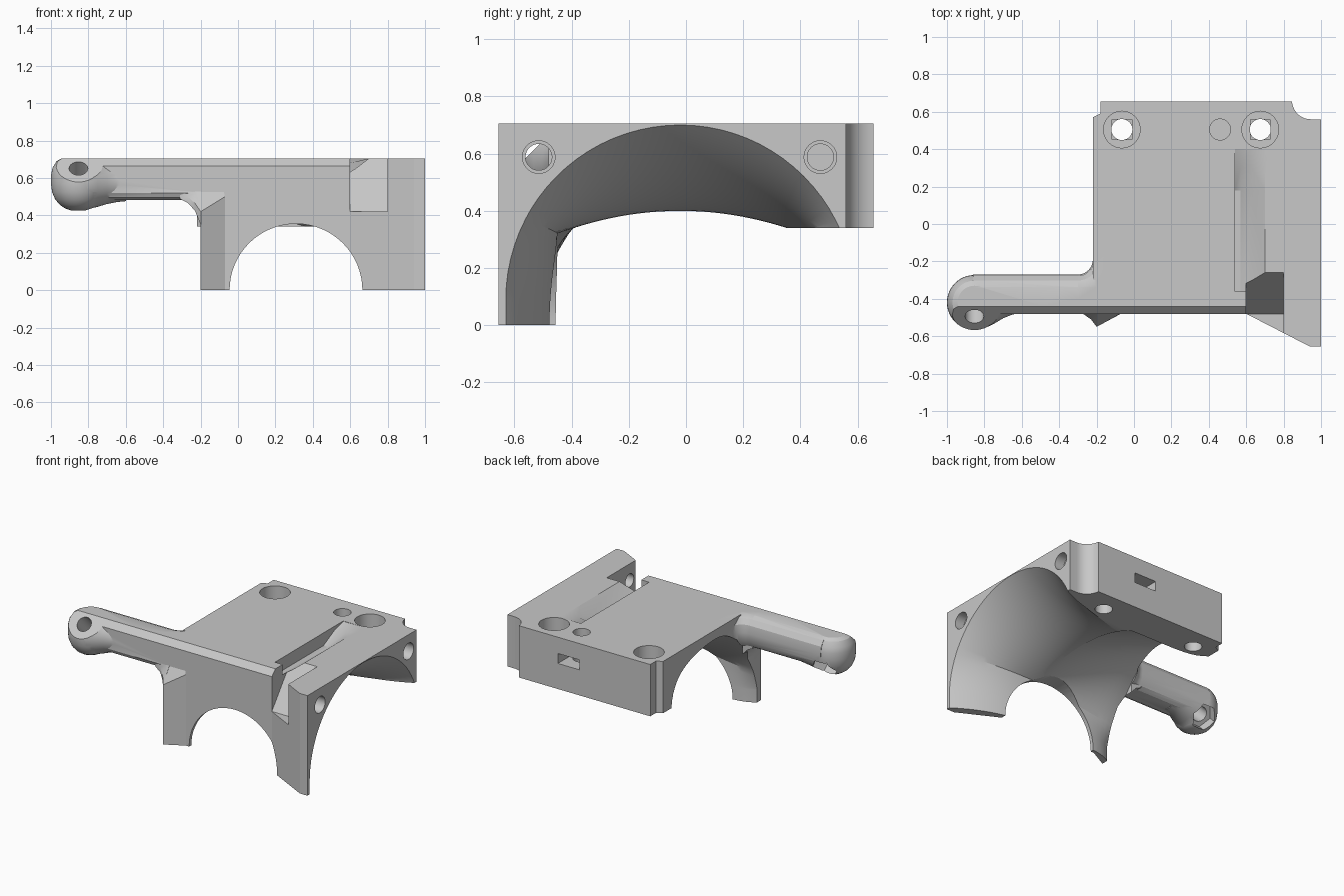
import bpy, bmesh
from math import sin, cos, pi
from mathutils import Vector

if "Cube" in bpy.data.objects:
    bpy.data.objects.remove(bpy.data.objects["Cube"])

TOP = 0.705
UNDER = 0.34

plastic = bpy.data.materials.new("grey_plastic")
plastic.use_nodes = True
plastic.diffuse_color = (0.58, 0.58, 0.58, 1)
plastic.node_tree.nodes["Principled BSDF"].inputs["Base Color"].default_value = (0.58, 0.58, 0.58, 1)


def loft(name, rings):
    """Closed solid skinned through a list of equal-length point rings."""
    bm = bmesh.new()
    loops = [[bm.verts.new(p) for p in ring] for ring in rings]
    n = len(loops[0])
    for a, b in zip(loops, loops[1:]):
        for i in range(n):
            j = (i + 1) % n
            bm.faces.new((a[i], a[j], b[j], b[i]))
    bm.faces.new(loops[0])
    bm.faces.new(loops[-1])
    bmesh.ops.recalc_face_normals(bm, faces=bm.faces)
    mesh = bpy.data.meshes.new(name)
    bm.to_mesh(mesh)
    bm.free()
    ob = bpy.data.objects.new(name, mesh)
    bpy.context.collection.objects.link(ob)
    mesh.materials.append(plastic)
    return ob


def prism_z(name, outline, low, high):
    return loft(name, [[(x, y, z) for x, y in outline] for z in (low, high)])


def prism_x(name, outline, low, high):
    return loft(name, [[(x, y, z) for y, z in outline] for x in (low, high)])


def box(name, x0, x1, y0, y1, z0, z1):
    return prism_z(name, [(x0, y0), (x1, y0), (x1, y1), (x0, y1)], z0, z1)


def circle(r, sides=48):
    return [(r * cos(2 * pi * i / sides), r * sin(2 * pi * i / sides)) for i in range(sides)]


def rod(name, start, end, r, sides=40):
    """Round or polygonal bar between two points."""
    start, end = Vector(start), Vector(end)
    turn = (end - start).to_track_quat('Z', 'Y').to_matrix()
    return loft(name, [[c + turn @ Vector((u, v, 0)) for u, v in circle(r, sides)] for c in (start, end)])


def combine(target, tool, operation):
    mod = target.modifiers.new(operation, 'BOOLEAN')
    mod.operation, mod.object, mod.solver = operation, tool, 'EXACT'
    bpy.context.view_layer.objects.active = target
    bpy.ops.object.modifier_apply(modifier=mod.name)
    bpy.data.objects.remove(tool)


def add(tool):
    combine(bracket, tool, 'UNION')


def cut(tool):
    combine(bracket, tool, 'DIFFERENCE')


# Main housing outline, with a scooped rear corner and a flared front wall
scoop = [(0.945 - 0.1 * sin(a), 0.66 - 0.1 * cos(a)) for a in [i * pi / 20 for i in range(11)]]
outline = [(-0.2, -0.48), (0.6, -0.48), (0.94, -0.655), (1, -0.655), (1, 0.56)] + scoop[:-1]
outline += [(0.845, 0.655), (-0.18, 0.655), (-0.18, 0.59), (-0.22, 0.57), (-0.22, -0.3), (-0.2, -0.3)]
bracket = prism_z("housing_with_arm", outline, 0, TOP)

# Flared foot on the arm side
add(loft("foot_flare", [
    [(-0.2, -0.55, low), (-0.07, -0.48, high), (-0.07, -0.4, high), (-0.2, -0.4, low)]
    for low, high in ((0, 0), (0.42, 0.5))] + [
    [(-0.2, -0.477, 0.53), (-0.07, -0.477, 0.53), (-0.07, -0.4, 0.53), (-0.2, -0.4, 0.53)]]))

# Gusset under the arm, swelling towards the foot
add(loft("arm_gusset", [
    [(x, y, z), (x, -0.3, z), (x, -0.3, 0.54), (x, -0.475, 0.535), (x, y, shoulder)]
    for x, y, z, shoulder in ((-0.31, -0.474, 0.487, 0.51), (-0.27, -0.482, 0.468, 0.5),
                              (-0.23, -0.51, 0.425, 0.465), (-0.199, -0.55, 0.35, 0.42))]))

# Arm: rounded at the back, square at the front
BACK = [(0.482, 0.06), (0.5, 0.03), (0.54, 0.008), (0.6, 0), (0.655, 0.008), (0.69, 0.032), (TOP, 0.068)]
arm_section = [(-0.27 - inset, z) for z, inset in BACK]
arm_section += [(-0.48, TOP), (-0.48, 0.52), (-0.468, 0.495), (-0.44, 0.482)]
add(prism_x("arm", arm_section, -0.86, -0.1))

# Swollen arm end, flat on top, blending into the arm
CX, CY, CZ = -0.853, -0.42, 0.571
knob = [(0.427, 0.04), (0.437, 0.07), (0.455, 0.098), (0.485, 0.124), (0.525, 0.141), (0.571, 0.147),
        (0.62, 0.146), (0.655, 0.138), (0.69, 0.117), (TOP, 0.09)]
add(loft("arm_knob", [[(CX + u, CY + v, z) for u, v in circle(r)] for z, r in knob]))
blend = [(-0.85, 0.146), (-0.8, 0.142), (-0.75, 0.13), (-0.7, 0.115), (-0.65, 0.105), (-0.6, 0.1)]
add(loft("knob_blend", [[(x, -0.274 - r + u, 0.576 + v) for u, v in circle(r)] for x, r in blend]))

# Concave fillet between arm and housing, rounded like the arm's back
quarter = [i * pi / 20 for i in range(11)]
add(loft("arm_fillet", [
    [(-0.3, -0.4, z), (-0.15, -0.4, z), (-0.15, -0.19, z)]
    + [(-0.3 + (0.08 + inset) * cos(a), -0.19 - (0.08 + inset) * sin(a), z) for a in quarter]
    for z, inset in BACK]))
cut(box("top_trim", -1.1, 1.1, -1, 1, TOP, 1))

# Duct: arched neck opening into a round mouth on one side
# and a taller, boxier mouth on the arm side
NECK, STEPS = 0.42, 40


def duct_ring(x):
    right = x >= NECK
    t = (x - NECK) / (1 - NECK) if right else (NECK - x) / (NECK + 0.22)
    ty, tz = (t ** 2.2, t ** 1.7) if right else (t ** 8, t ** 0.9)
    ry, rz = (0.61, 0.61) if right else (0.5, 0.55)
    ring = []
    for i in range(STEPS + 1):
        a = pi - pi * i / STEPS
        c, s = cos(a), max(sin(a), 0)
        q = max(-1, min(1, 1.12 * c))
        neck_z = 0.23 * min(1, s / 0.45) + 0.08 * (1 - q * q)
        mouth_z = rz * (s if right else s ** (1.7 if c < 0 else 0.4))
        y = -0.02 + (1 - ty) * 0.43 * q + ty * ry * c
        ring.append((x, y, 0.09 + (1 - tz) * neck_z + tz * mouth_z))
    return ring + [(x, ring[-1][1], -0.2), (x, ring[0][1], -0.2)]


stations = [-0.23 + 0.65 * i / 16 for i in range(16)] + [NECK + 0.59 * i / 16 for i in range(17)]
cut(loft("duct", [duct_ring(x) for x in stations]))
cut(box("underside", -0.5, 1.2, 0, 1, -0.1, UNDER))
cut(rod("front_arch", (0.31, -0.9, 0), (0.31, -0.3, 0), 0.355, sides=64))

# Chamfered front top edge, ramped notch and sloping groove
cut(prism_x("edge_chamfer", [(-0.44, TOP), (-0.6, TOP - 0.16), (-0.6, 0.75), (-0.44, 0.75)], -1.1, 0.6))
cut(prism_x("ramp_notch", [(-0.75, 0.42), (-0.48, 0.42), (-0.26, TOP), (-0.26, 0.75), (-0.75, 0.75)], 0.6, 0.8))
cut(loft("top_groove", [
    [(0.54, y, TOP - d), (0.57, y, TOP - d), (0.63, y, TOP - d * 0.6), (0.7, y, TOP), (0.7, y, 0.75), (0.54, y, 0.75)]
    for y, d in ((-0.36, 0.09), (0.18, 0.09), (0.3, 0.03), (0.4, 0.002))]))

# Counterbored screw holes with square nut seats
for x in (-0.065, 0.675):
    cut(rod("counterbore", (x, 0.505, 0.54), (x, 0.505, 0.8), 0.098))
    cut(box("nut_seat", x - 0.053, x + 0.053, 0.452, 0.558, 0.5, 0.6))
    cut(rod("screw_hole", (x, 0.505, 0.2), (x, 0.505, 0.8), 0.056))
cut(rod("small_hole", (0.46, 0.505, 0.45), (0.46, 0.505, 0.8), 0.056))
cut(box("rear_slot", 0.37, 0.54, 0.42, 0.8, 0.52, 0.59))

# Stepped side mounting holes
for y in (-0.515, 0.47):
    cut(rod("side_hole", (0.93, y, 0.588), (1.1, y, 0.588), 0.057))
    cut(rod("side_pilot", (0.78, y, 0.588), (1.1, y, 0.588), 0.046))

# Tilted bolt hole and hexagonal nut pocket through the knob
knob_centre = Vector((CX, CY, CZ + 0.006))
axis = Vector((0, -1, 1)).normalized()
cut(rod("bolt_hole", knob_centre - axis * 0.3, knob_centre + axis * 0.3, 0.05))
cut(rod("hex_pocket", knob_centre - axis * 0.3, knob_centre - axis * 0.07, 0.088, sides=6))

# Smooth the curved surfaces, keep the machined edges crisp
bpy.ops.object.select_all(action='DESELECT')
bracket.select_set(True)
bpy.context.view_layer.objects.active = bracket
bpy.ops.object.shade_smooth_by_angle(angle=0.42)
